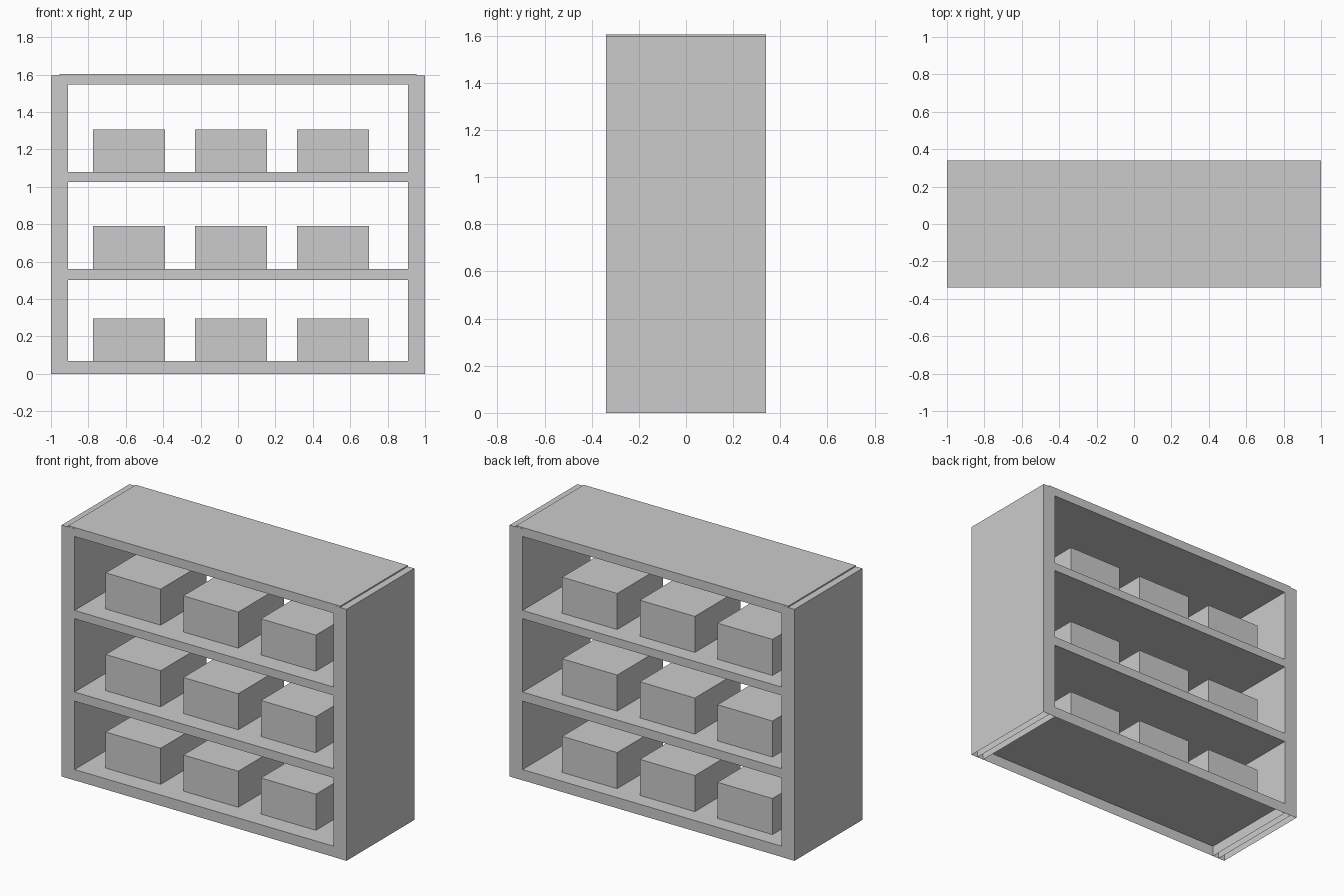
import bpy
import bmesh

if "Cube" in bpy.data.objects:
    bpy.data.objects.remove(bpy.data.objects["Cube"])


def box(name, x, y, z, open_bottom=False):
    """Box spanning the given (min, max) ranges; the base can be left open."""
    bm = bmesh.new()
    bmesh.ops.create_cube(bm, size=1)
    for v in bm.verts:
        for i, (lo, hi) in enumerate((x, y, z)):
            v.co[i] = hi if v.co[i] > 0 else lo
    bm.normal_update()
    if open_bottom:
        base = [f for f in bm.faces if f.normal.z < -0.5]
        bmesh.ops.delete(bm, geom=base, context='FACES_ONLY')
    mesh = bpy.data.meshes.new(name)
    bm.to_mesh(mesh)
    bm.free()
    obj = bpy.data.objects.new(name, mesh)
    bpy.context.collection.objects.link(obj)
    return obj


DEPTH = (-0.34, 0.34)
INSET_DEPTH = (-0.339, 0.339)

# Hollow side panels, open underneath
for side, x in (("left", (-1.0, -0.91)), ("right", (0.91, 1.0))):
    box(f"{side}_side_panel", x, DEPTH, (0.0, 1.596), open_bottom=True)

# Boards let halfway into the side panels; the lowest is open underneath
boards = (
    ("bottom_board", 0.0, 0.068),
    ("lower_shelf", 0.502, 0.56),
    ("upper_shelf", 1.025, 1.078),
    ("top_board", 1.547, 1.604),
)
for name, z0, z1 in boards:
    box(name, (-0.955, 0.955), INSET_DEPTH, (z0, z1),
        open_bottom=(name == "bottom_board"))

# Three storage boxes standing on each shelf
for row, (_, _, z) in enumerate(boards[:3]):
    for col in range(3):
        x = -0.775 + 0.545 * col
        box(f"storage_box_{row + 1}_{col + 1}",
            (x, x + 0.386), (-0.22, 0.24), (z, z + 0.229))
